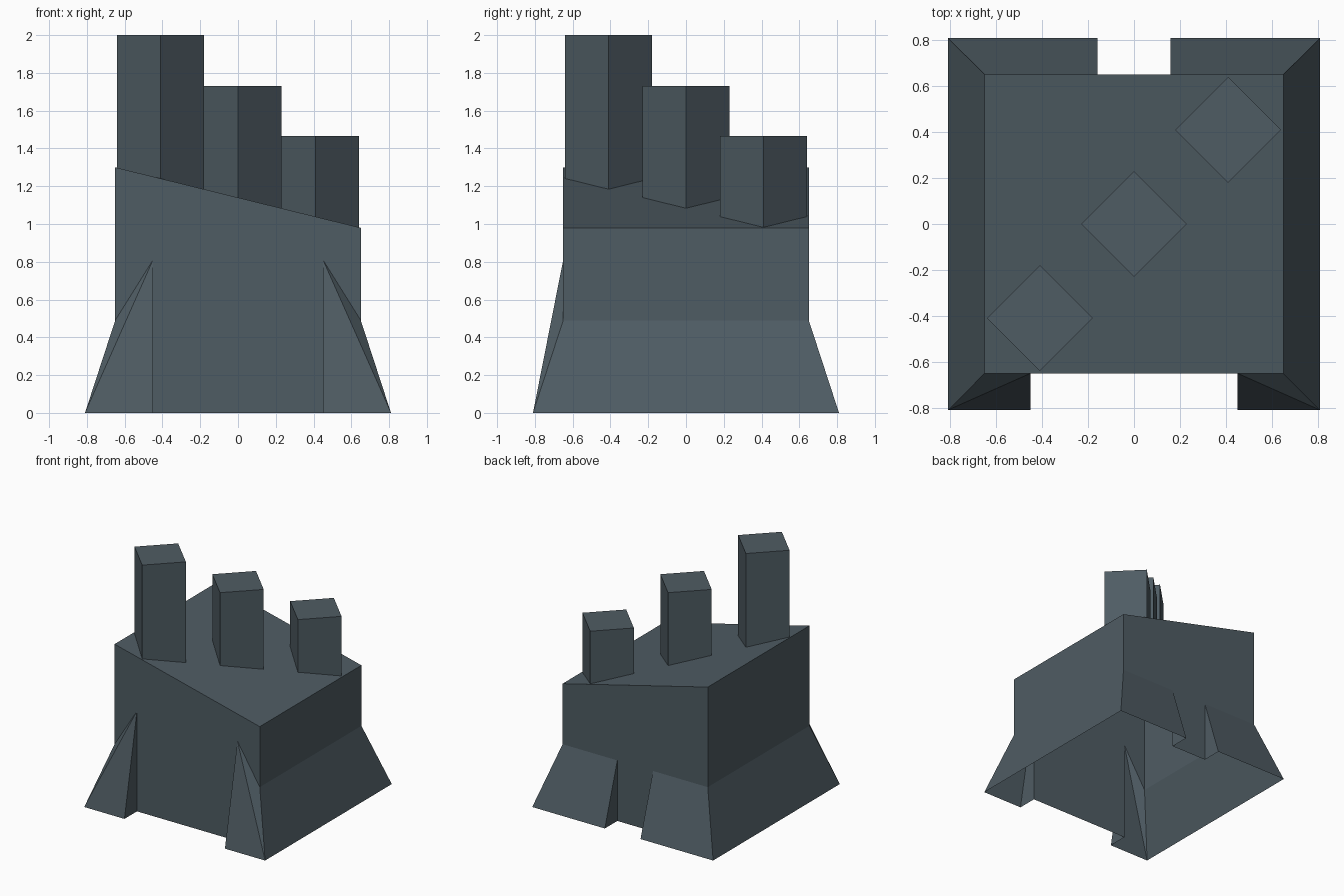
import bpy, bmesh

if "Cube" in bpy.data.objects:
    bpy.data.objects.remove(bpy.data.objects["Cube"])

W, F = 0.65, 0.81          # wall half width, flared foot half width
FOLD, PEAK = 0.49, 0.81    # flare height on sides/back, flare peak on front
GF, GB = 0.45, 0.16        # half widths of the front and back openings

mat = bpy.data.materials.new("slate grey")
mat.diffuse_color = (0.078, 0.107, 0.126, 1)
mat.use_nodes = True
mat.node_tree.nodes["Principled BSDF"].inputs["Base Color"].default_value = mat.diffuse_color


def roof(x):
    """Height of the sloping roof at x."""
    return 1.14 - 0.16 * x / W


def build(name, faces):
    bm = bmesh.new()
    for f in faces:
        bm.faces.new([bm.verts.new(p) for p in f])
    bmesh.ops.remove_doubles(bm, verts=bm.verts, dist=0.0005)
    me = bpy.data.meshes.new(name)
    bm.to_mesh(me)
    bm.free()
    me.materials.append(mat)
    ob = bpy.data.objects.new(name, me)
    bpy.context.collection.objects.link(ob)
    return ob


# hollow body: sloping roof, front and back walls reaching the ground in the openings
hi, lo = roof(-W), roof(W)
body = [
    [(-W, -W, hi), (W, -W, lo), (W, W, lo), (-W, W, hi)],
    [(-GF, -W, 0), (GF, -W, 0), (GF, -W, PEAK), (W, -W, FOLD),
     (W, -W, lo), (-W, -W, hi), (-W, -W, FOLD), (-GF, -W, PEAK)],
    [(GB, W, 0), (-GB, W, 0), (-GB, W, FOLD), (-W, W, FOLD),
     (-W, W, hi), (W, W, lo), (W, W, FOLD), (GB, W, FOLD)],
]
for s in (1, -1):
    z = roof(s * W)
    f = [(s * W, -W, FOLD), (s * W, W, FOLD), (s * W, W, z), (s * W, -W, z)]
    body.append(f[::s])
build("body", body)

# flared skirt, mirrored left and right, open underneath
half = [
    [(F, -F, 0), (F, F, 0), (W, W, FOLD), (W, -W, FOLD)],       # side
    [(F, F, 0), (GB, F, 0), (GB, W, FOLD), (W, W, FOLD)],       # back
    [(GB, F, 0), (GB, W, 0), (GB, W, FOLD)],                    # back opening cheek
    [(GF, -F, 0), (F, -F, 0), (GF, -W, PEAK)],                  # front, lower triangle
    [(F, -F, 0), (W, -W, FOLD), (GF, -W, PEAK)],                # front, upper triangle
    [(GF, -W, 0), (GF, -F, 0), (GF, -W, PEAK)],                 # front opening cheek
]
skirt = []
for s in (1, -1):
    skirt += [[(s * x, y, z) for x, y, z in f][::s] for f in half]
build("flared_skirt", skirt)

# three diamond chimneys stepping down along the diagonal
R = 0.23
for name, c, top in (("tall_chimney", -0.41, 2.0),
                     ("middle_chimney", 0.0, 1.73),
                     ("short_chimney", 0.41, 1.465)):
    ring = [(c + R, c), (c, c + R), (c - R, c), (c, c - R)]
    faces = [[(x, y, top) for x, y in ring]]
    for i in range(4):
        (ax, ay), (bx, by) = ring[i], ring[(i + 1) % 4]
        faces.append([(ax, ay, roof(ax)), (bx, by, roof(bx)), (bx, by, top), (ax, ay, top)])
    build(name, faces)
